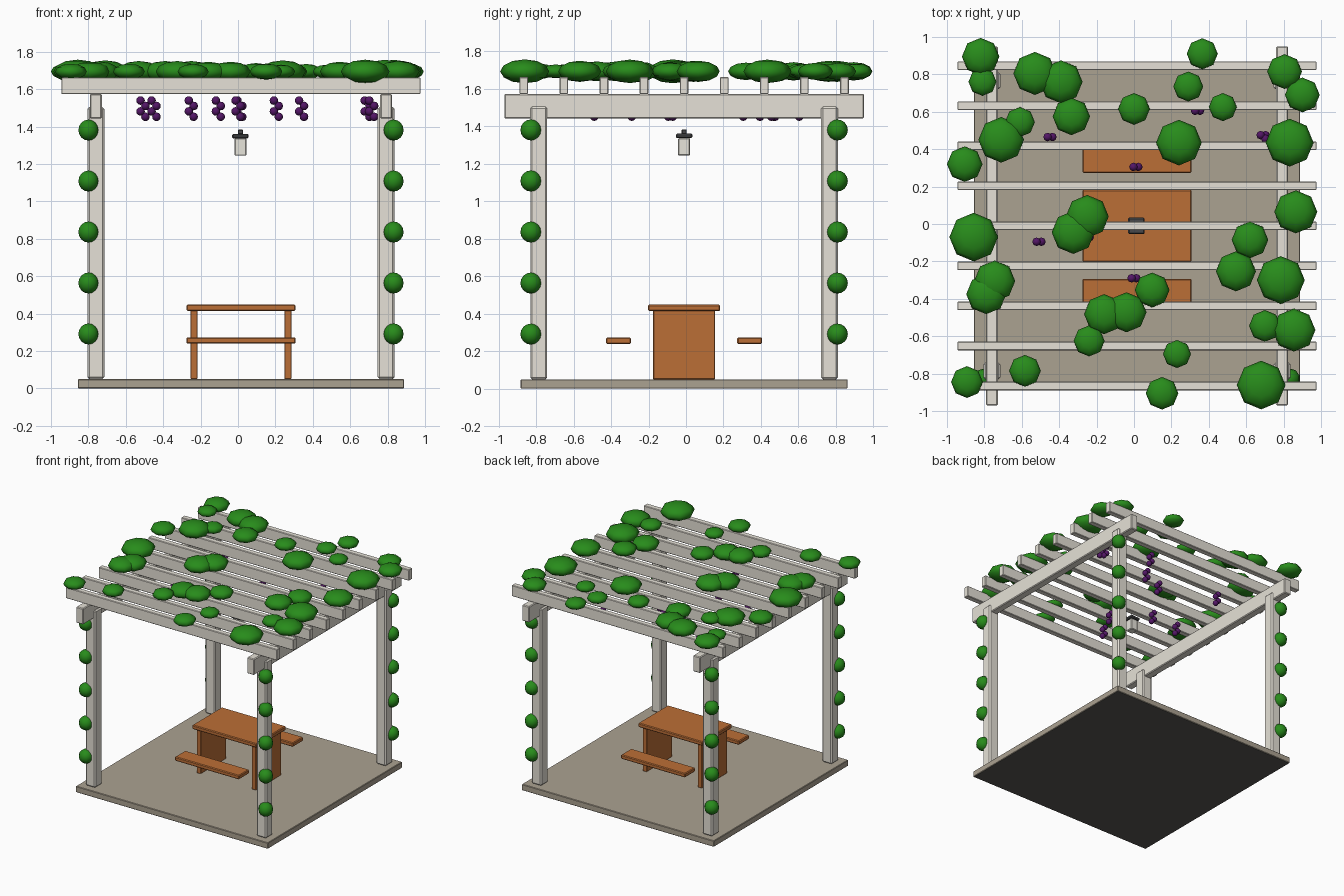
import bpy, bmesh, math
from mathutils import Matrix, Vector

if "Cube" in bpy.data.objects:
    bpy.data.objects.remove(bpy.data.objects["Cube"])

OX, OY = 0.016, -0.010   # pergola centre


def mat(name, rgb):
    m = bpy.data.materials.new(name)
    m.diffuse_color = (*rgb, 1)
    m.use_nodes = True
    m.node_tree.nodes["Principled BSDF"].inputs["Base Color"].default_value = m.diffuse_color
    return m


PALE = mat("pale timber", (0.79, 0.755, 0.68))
PAVING = mat("paving", (0.41, 0.36, 0.285))
UNDER = mat("dark underside", (0.10, 0.094, 0.088))
WOOD = mat("brown wood", (0.50, 0.156, 0.037))
LEAF = mat("leaf green", (0.021, 0.262, 0.011))
GRAPE = mat("grape purple", (0.088, 0.008, 0.135))
METAL = mat("dark metal", (0.065, 0.066, 0.070))
GLASS = mat("lantern glass", (0.80, 0.78, 0.71))


def finish(bm, name, m, smooth=False):
    me = bpy.data.meshes.new(name)
    bm.to_mesh(me)
    bm.free()
    me.materials.append(m)
    for p in me.polygons:
        p.use_smooth = smooth
    ob = bpy.data.objects.new(name, me)
    bpy.context.collection.objects.link(ob)
    return ob


def box(name, centre, size, m, bevel=0.006):
    bm = bmesh.new()
    bmesh.ops.create_cube(bm, size=1, matrix=Matrix.Translation(centre) @ Matrix.Diagonal((*size, 1)))
    if bevel:
        bmesh.ops.bevel(bm, geom=bm.edges[:], offset=bevel, segments=1, affect='EDGES')
    return finish(bm, name, m)


def blobs(name, items, m, squash, u, v):
    """Join many ellipsoids (x, y, z, radius) into one object."""
    bm = bmesh.new()
    for x, y, z, r in items:
        bmesh.ops.create_uvsphere(bm, u_segments=u, v_segments=v, radius=r,
                                  matrix=Matrix.Translation((x, y, z)) @ Matrix.Diagonal((1, 1, squash, 1)))
    return finish(bm, name, m, True)


# Paved base, dark below
base = box("paved_base", (OX, OY, 0.025), (1.745, 1.745, 0.05), PAVING, 0.004)
base.data.materials.append(UNDER)
for p in base.data.polygons:
    if p.normal.z < -0.9:
        p.material_index = 1

# Corner posts with climbing leaves on the outer corners
for sx, xn in ((-1, "left"), (1, "right")):
    for sy, yn in ((-1, "front"), (1, "back")):
        box(f"{yn}_{xn}_post", (OX + sx * 0.776, OY + sy * 0.776, 0.7775), (0.09, 0.09, 1.455), PALE, 0.01)
        blobs(f"{yn}_{xn}_post_leaves",
              [(OX + sx * 0.816, OY + sy * 0.818, 0.291 + 0.2725 * i, 0.056) for i in range(5)],
              LEAF, 1, 10, 8)
    # Side beam
    box(f"{xn}_beam", (OX + sx * 0.776, OY, 1.508), (0.064, 1.92, 0.132), PALE)

# Roof rafters
for i in range(9):
    box(f"rafter_{i + 1}", (OX, OY + (i - 4) * 0.214, 1.618), (1.92, 0.046, 0.09), PALE, 0.004)

# Table and benches
box("table_top", (OX, OY, 0.431), (0.583, 0.385, 0.034), WOOD)
for s, n in ((-1, "left"), (1, "right")):
    box(f"{n}_table_leg", (OX + s * 0.251, OY, 0.234), (0.037, 0.33, 0.368), WOOD, 0.003)
for s, n in ((-1, "front"), (1, "back")):
    box(f"{n}_bench", (OX, OY + s * 0.35, 0.256), (0.583, 0.134, 0.034), WOOD)

# Hanging lantern
box("lantern_glass", (OX - 0.003, OY, 1.291), (0.064, 0.064, 0.094), GLASS, 0.005)
box("lantern_cap", (OX - 0.003, OY, 1.349), (0.088, 0.088, 0.024), METAL, 0.006)
box("lantern_knob", (OX - 0.003, OY, 1.371), (0.028, 0.028, 0.026), METAL, 0.004)

# Roof foliage: x, y, radius
FOLIAGE = [
    (-.82, .90, .10), (-.81, .765, .075), (-.53, .81, .115), (-.39, .765, .115),
    (-.335, .58, .10), (-.61, .55, .08), (-.71, .455, .122), (-.905, .325, .095),
    (.365, .915, .083), (.29, .74, .08), (0, .62, .085), (.475, .63, .075),
    (.24, .44, .122), (.805, .82, .093), (.90, .695, .093), (.832, .44, .128),
    (.865, .07, .115), (-.857, -.065, .13), (-.25, .045, .115), (-.325, -.04, .115),
    (-.745, -.30, .11), (-.79, -.37, .107), (.62, -.08, .098), (.545, -.248, .107),
    (.785, -.295, .128), (.097, -.348, .093), (-.16, -.477, .107), (-.04, -.467, .107),
    (-.24, -.62, .083), (.23, -.69, .075), (.70, -.54, .085), (.855, -.562, .115),
    (-.583, -.78, .085), (-.893, -.84, .085), (.15, -.90, .087), (.68, -.856, .13),
]
blobs("roof_foliage", [(x, y - 0.005, 1.694, r) for x, y, r in FOLIAGE], LEAF, 0.49, 8, 6)

# Grape clusters: zigzag strings of berries
CLUSTERS = [(-.508, -.095), (-.449, .465), (-.25, -.07), (-.105, -.49), (.01, .305),
            (.0, -.29), (.205, .395), (.34, .605), (.69, .475), (.715, .455)]
berries = []
for x, y in CLUSTERS:
    for i in range(4):
        berries.append((x + (-0.013, 0.013)[i % 2], y, 1.539 - 0.029 * i, 0.023))
blobs("grape_clusters", berries, GRAPE, 1, 8, 6)
